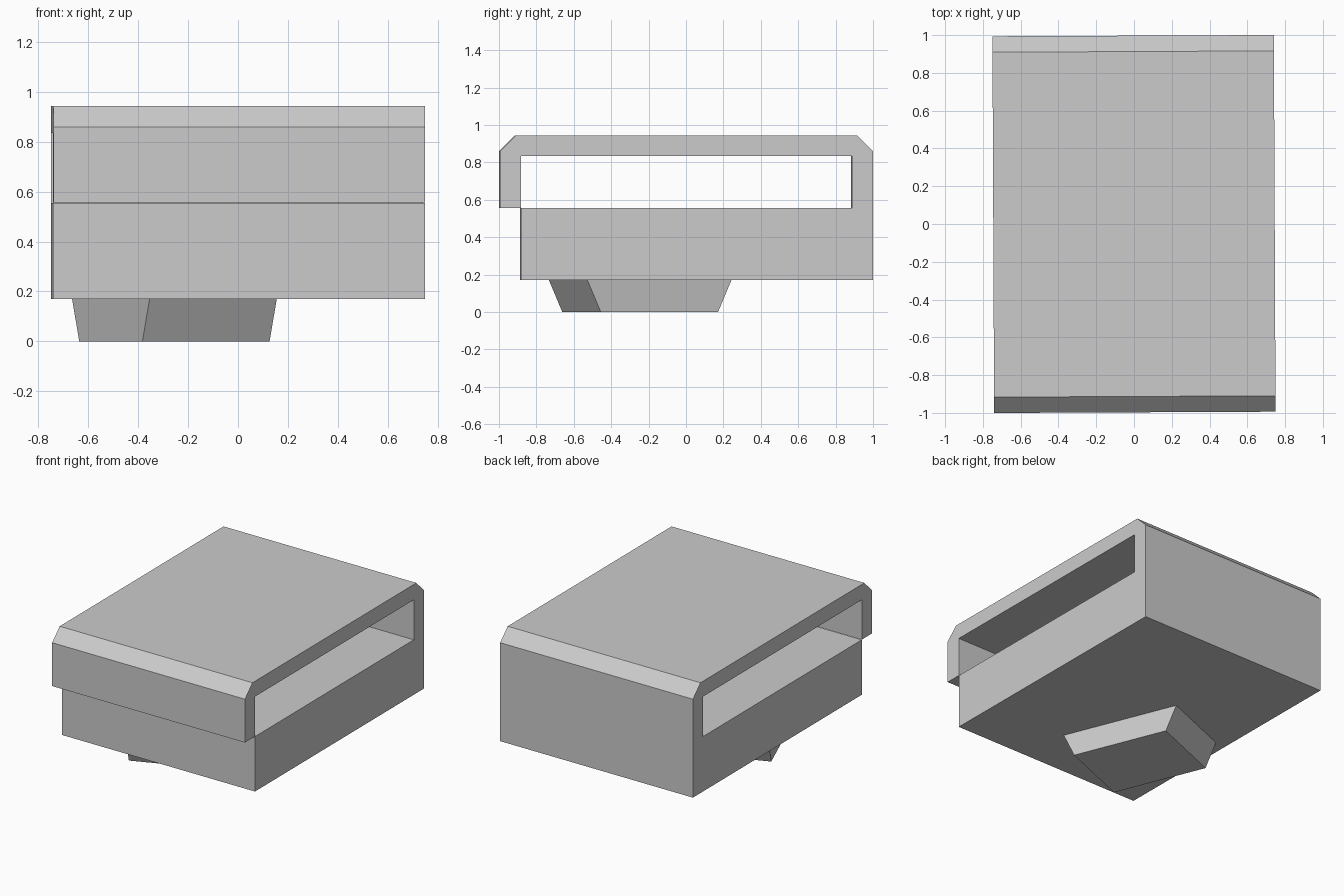
import bpy
import bmesh
from math import radians
from mathutils import Matrix, Vector

cube = bpy.data.objects.get("Cube")
if cube:
    bpy.data.objects.remove(cube, do_unlink=True)

grey = bpy.data.materials.new("plain grey")
grey.use_nodes = True
colour = (0.6, 0.6, 0.6, 1)
grey.diffuse_color = colour
grey.node_tree.nodes["Principled BSDF"].inputs["Base Color"].default_value = colour


def extrude_profile(name, profile, half_width, location, angle):
    """Extrude a (y, z) outline symmetrically along x, then turn it about z."""
    bm = bmesh.new()
    face = bm.faces.new([bm.verts.new((-half_width, y, z)) for y, z in profile])
    side = bmesh.ops.extrude_face_region(bm, geom=[face], use_keep_orig=True)
    moved = [v for v in side["geom"] if isinstance(v, bmesh.types.BMVert)]
    bmesh.ops.translate(bm, verts=moved, vec=(2 * half_width, 0, 0))
    bmesh.ops.recalc_face_normals(bm, faces=bm.faces)
    mesh = bpy.data.meshes.new(name)
    bm.to_mesh(mesh)
    bm.free()
    mesh.materials.append(grey)
    obj = bpy.data.objects.new(name, mesh)
    obj.matrix_world = Matrix.Translation(Vector(location)) @ Matrix.Rotation(angle, 4, "Z")
    bpy.context.collection.objects.link(obj)
    return obj


# Body: solid base, back wall, chamfered roof and overhanging front lip
outer, inner, bevel = 0.997, 0.885, 0.913
bottom, floor, ceiling, eave, top = 0.17, 0.555, 0.835, 0.86, 0.943
body = [
    (-inner, bottom), (outer, bottom), (outer, eave), (bevel, top),
    (-bevel, top), (-outer, eave), (-outer, floor + 0.001),
    (-inner, floor + 0.001), (-inner, ceiling), (inner, ceiling),
    (inner, floor), (-inner, floor),
]
extrude_profile("body", body, 0.745, (0, 0, 0), radians(0.26))

# Foot: turned block whose two ends slope inwards towards the ground
foot = [(-0.338, 0), (0.338, 0), (0.415, bottom), (-0.415, bottom)]
extrude_profile("foot", foot, 0.275, (-0.255, -0.245, 0), radians(22))
